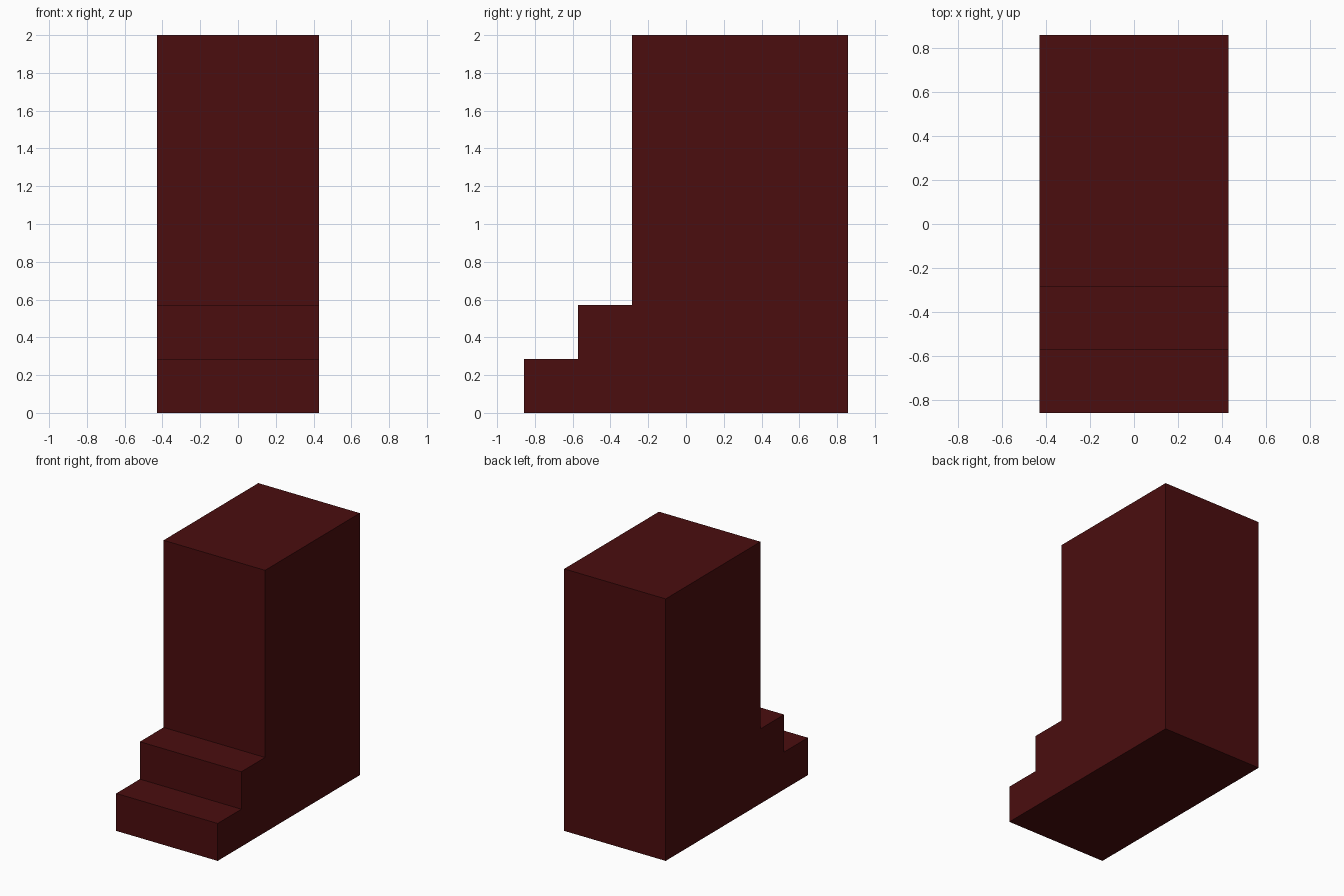
import bpy, bmesh

if "Cube" in bpy.data.objects:
    bpy.data.objects.remove(bpy.data.objects["Cube"])

U = 2 / 7                      # one step rise / tread
HALF_WIDTH = 1.5 * U

# Dark red material
mat = bpy.data.materials.new("dark_red")
mat.diffuse_color = (0.07, 0.004, 0.0045, 1)
mat.use_nodes = True
mat.node_tree.nodes["Principled BSDF"].inputs["Base Color"].default_value = mat.diffuse_color

# Side profile in step units (y, z): two steps in front of a tall block
profile = [(-3, 0), (3, 0), (3, 7), (-1, 7), (-1, 2), (-2, 2), (-2, 1), (-3, 1)]

# Extrude the profile across the width
bm = bmesh.new()
side = bm.faces.new([bm.verts.new((-HALF_WIDTH, y * U, z * U)) for y, z in profile])
ext = bmesh.ops.extrude_face_region(bm, geom=[side])
moved = [g for g in ext["geom"] if isinstance(g, bmesh.types.BMVert)]
bmesh.ops.translate(bm, verts=moved, vec=(2 * HALF_WIDTH, 0, 0))
bmesh.ops.recalc_face_normals(bm, faces=bm.faces[:])

mesh = bpy.data.meshes.new("stepped_block")
bm.to_mesh(mesh)
bm.free()
mesh.materials.append(mat)
bpy.context.collection.objects.link(bpy.data.objects.new("stepped_block", mesh))
